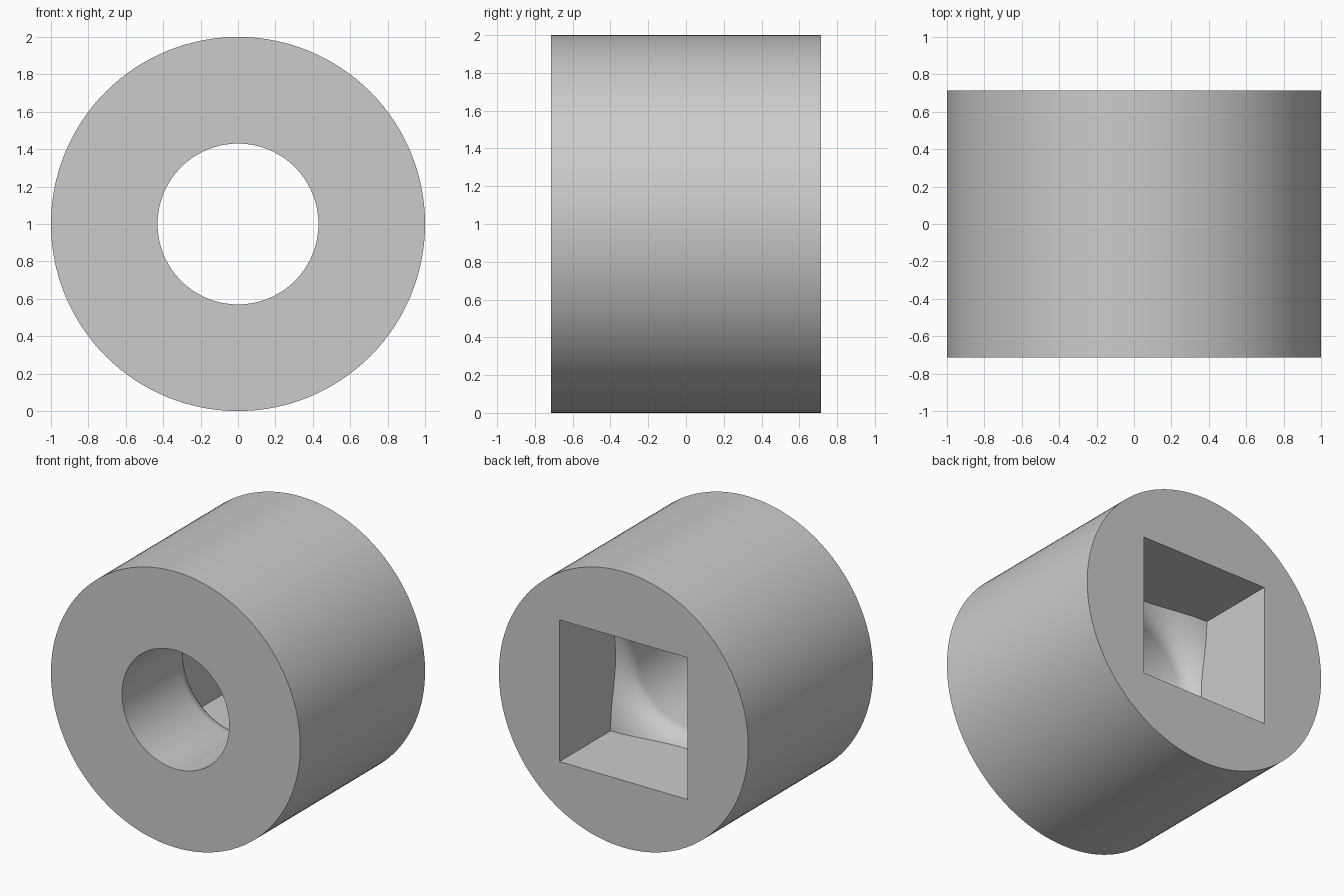
import bpy, bmesh, math

cube = bpy.data.objects.get("Cube")
if cube:
    bpy.data.objects.remove(cube, do_unlink=True)

HALF = 0.715       # half length along y
HOLE = 0.43        # round bore radius
POCKET = 0.514     # half width of the square pocket
FLARE_START, FLARE_END = -0.058, 0.13
SEGMENTS = 128

grey = bpy.data.materials.new("plain grey")
grey.use_nodes = True
grey.diffuse_color = (0.6, 0.6, 0.6, 1)
grey.node_tree.nodes["Principled BSDF"].inputs["Base Color"].default_value = (0.6, 0.6, 0.6, 1)


def revolve(name, profile):
    """Closed solid from (radius, y) points turned about the y axis through z = 1."""
    bm = bmesh.new()
    rings = []
    for r, y in profile:
        rings.append([bm.verts.new((r * math.cos(a), y, 1 + r * math.sin(a)))
                      for a in (2 * math.pi * i / SEGMENTS for i in range(SEGMENTS))])
    for lower, upper in zip(rings, rings[1:]):
        for i in range(SEGMENTS):
            j = (i + 1) % SEGMENTS
            bm.faces.new((lower[i], lower[j], upper[j], upper[i]))
    bm.faces.new(rings[0])
    bm.faces.new(rings[-1])
    bmesh.ops.recalc_face_normals(bm, faces=bm.faces)
    mesh = bpy.data.meshes.new(name)
    bm.to_mesh(mesh)
    bm.free()
    mesh.materials.append(grey)
    obj = bpy.data.objects.new(name, mesh)
    bpy.context.collection.objects.link(obj)
    return obj


def boolean(target, tool, operation):
    """Apply a boolean and remove the tool."""
    mod = target.modifiers.new(operation.lower(), 'BOOLEAN')
    mod.operation, mod.object, mod.solver = operation, tool, 'EXACT'
    bpy.ops.object.select_all(action='DESELECT')
    bpy.context.view_layer.objects.active = target
    target.select_set(True)
    bpy.ops.object.modifier_apply(modifier=mod.name)
    bpy.data.objects.remove(tool, do_unlink=True)


# Outer cylinder
sleeve = revolve("sleeve_body", [(1, -HALF), (1, HALF)])

# Bore that flares out in a rounded curve towards the back
flare = POCKET * math.sqrt(2) - HOLE
profile = [(HOLE, -1)]
for i in range(17):
    a = math.pi / 2 * i / 16
    profile.append((HOLE + flare * (1 - math.cos(a)),
                    FLARE_START + (FLARE_END - FLARE_START) * math.sin(a)))
profile += [(0.8, FLARE_END), (0.8, 1)]
bore = revolve("bore_cutter", profile)

# Square limits of the pocket
bpy.ops.mesh.primitive_cube_add(size=1, location=(0, 0, 1))
square = bpy.context.object
square.scale = (2 * POCKET, 3, 2 * POCKET)
square.data.materials.append(grey)

boolean(bore, square, 'INTERSECT')
boolean(sleeve, bore, 'DIFFERENCE')

bpy.ops.object.shade_smooth_by_angle(angle=math.radians(25))
